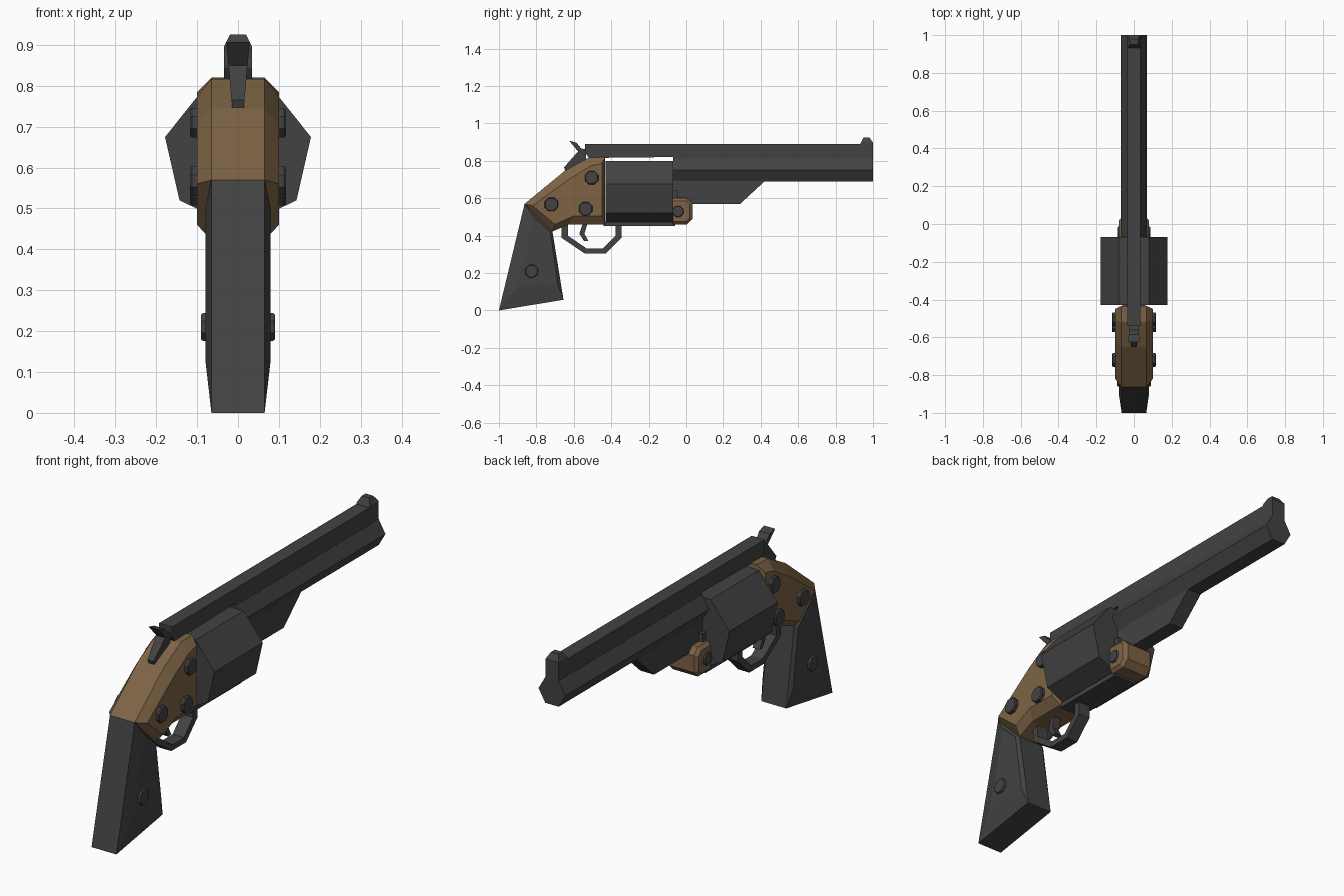
import bpy, bmesh, math

if "Cube" in bpy.data.objects:
    bpy.data.objects.remove(bpy.data.objects["Cube"])


def material(name, rgb):
    m = bpy.data.materials.new(name)
    m.diffuse_color = (*rgb, 1)
    m.use_nodes = True
    m.node_tree.nodes["Principled BSDF"].inputs["Base Color"].default_value = m.diffuse_color
    return m


STEEL = material("dark grey steel", (0.055, 0.055, 0.056))
BRASS = material("brown brass", (0.205, 0.125, 0.06))


def loft(name, rings, mat):
    """Join equal-length rings of 3D points and cap both ends."""
    bm = bmesh.new()
    vs = [[bm.verts.new(p) for p in r] for r in rings]
    n = len(vs[0])
    for a, b in zip(vs, vs[1:]):
        for i in range(n):
            j = (i + 1) % n
            bm.faces.new((a[i], a[j], b[j], b[i]))
    bm.faces.new(vs[0][::-1])
    bm.faces.new(vs[-1])
    bmesh.ops.recalc_face_normals(bm, faces=bm.faces)
    me = bpy.data.meshes.new(name)
    bm.to_mesh(me)
    bm.free()
    me.materials.append(mat)
    ob = bpy.data.objects.new(name, me)
    bpy.context.collection.objects.link(ob)
    return ob


def plate(name, profile, half, mat, inset=None, inset_half=0):
    """Side profile (y, z) extruded across x, with an optional raised inset face."""
    layers = [(-half, profile), (half, profile)]
    if inset:
        layers = [(-inset_half, inset)] + layers + [(inset_half, inset)]
    return loft(name, [[(x, y, z) for y, z in p] for x, p in layers], mat)


def rod(name, sides, r, zc, y0, y1, start, mat):
    """Polygonal rod along y."""
    a = [math.radians(start) + math.tau * i / sides for i in range(sides)]
    return loft(name, [[(r * math.cos(t), y, zc + r * math.sin(t)) for t in a]
                       for y in (y0, y1)], mat)


def screws(name, y, z, r, x0, x1):
    """Matching octagonal screw heads on both sides."""
    for side, s in (("right", 1), ("left", -1)):
        a = [math.tau * (i + 0.5) / 8 for i in range(8)]
        loft(f"{name}_{side}", [[(s * x, y + q * math.cos(t), z + q * math.sin(t)) for t in a]
                                for x, q in ((x0, r), (x1 - 0.005, r), (x1, r * 0.9))], STEEL)


# Barrel, top rib and under lug
rod("barrel", 6, 0.07, 0.75, -0.07, 1.0, 0, STEEL)
plate("top_rib", [(-0.54, 0.89), (1, 0.89), (1, 0.80), (-0.07, 0.80), (-0.07, 0.82),
                  (-0.52, 0.815), (-0.54, 0.845)], 0.034, STEEL)
plate("under_lug", [(-0.07, 0.70), (0.43, 0.70), (0.42, 0.69), (0.29, 0.57), (-0.07, 0.57)],
      0.036, STEEL)

# Front sight, narrowing to the top
loft("front_sight", [[(-w, a, z), (w, a, z), (w, b, z), (-w, b, z)]
                     for w, a, b, z in ((0.034, 0.93, 1.0, 0.885), (0.034, 0.935, 1.0, 0.897),
                                        (0.02, 0.95, 0.98, 0.925))], STEEL)

# Seven-sided cylinder and the strap beneath it
rod("cylinder", 7, 0.183, 0.634, -0.43, -0.07, -90, STEEL)
plate("bottom_strap", [(-0.44, 0.472), (-0.06, 0.472), (-0.06, 0.45), (-0.44, 0.45)], 0.06, STEEL)

# Rear frame with chamfered outline
plate("rear_frame",
      [(-0.863, 0.57), (-0.65, 0.745), (-0.52, 0.817), (-0.433, 0.82),
       (-0.433, 0.46), (-0.625, 0.46), (-0.714, 0.422)], 0.065, BRASS,
      [(-0.82, 0.56), (-0.62, 0.705), (-0.51, 0.772), (-0.45, 0.785),
       (-0.45, 0.505), (-0.60, 0.505), (-0.70, 0.46)], 0.10)

# Front frame block with post
plate("front_frame",
      [(-0.07, 0.60), (0.005, 0.60), (0.035, 0.57), (0.035, 0.49), (0.005, 0.46), (-0.07, 0.46)],
      0.065, BRASS,
      [(-0.07, 0.585), (0, 0.585), (0.02, 0.565), (0.02, 0.495), (0, 0.475), (-0.07, 0.475)], 0.08)
plate("frame_post", [(-0.07, 0.64), (-0.045, 0.64), (-0.045, 0.59), (-0.07, 0.59)], 0.055, STEEL)

# Grip, bulging at the sides
plate("grip", [(-0.863, 0.57), (-0.714, 0.422), (-0.655, 0.057), (-1, 0)], 0.065, STEEL,
      [(-0.815, 0.50), (-0.725, 0.42), (-0.685, 0.14), (-0.90, 0.13)], 0.08)

# Screws
for i, (y, z) in enumerate([(-0.505, 0.71), (-0.72, 0.567), (-0.537, 0.543)]):
    screws(f"frame_screw_{i + 1}", y, z, 0.039, 0.08, 0.117)
screws("grip_screw", -0.826, 0.21, 0.037, 0.06, 0.09)
screws("front_screw", -0.043, 0.53, 0.032, 0.06, 0.087)

# Hammer, narrowing toward the bottom
profile = [(-0.625, 0.907), (-0.585, 0.897), (-0.56, 0.865), (-0.535, 0.862),
           (-0.535, 0.80), (-0.645, 0.745), (-0.652, 0.765), (-0.577, 0.85)]
loft("hammer", [[(s * (0.014 + 0.09 * max(0, z - 0.745)), y, z) for y, z in profile]
                for s in (-1, 1)], STEEL)

# Trigger and guard
plate("trigger", [(-0.55, 0.47), (-0.57, 0.41), (-0.545, 0.37), (-0.523, 0.372),
                  (-0.543, 0.41), (-0.525, 0.47)], 0.018, STEEL)
plate("trigger_guard",
      [(-0.665, 0.465), (-0.665, 0.388), (-0.54, 0.303), (-0.43, 0.303), (-0.345, 0.388),
       (-0.345, 0.465), (-0.377, 0.465), (-0.377, 0.40), (-0.445, 0.33), (-0.53, 0.33),
       (-0.632, 0.40), (-0.632, 0.465)], 0.03, STEEL)
